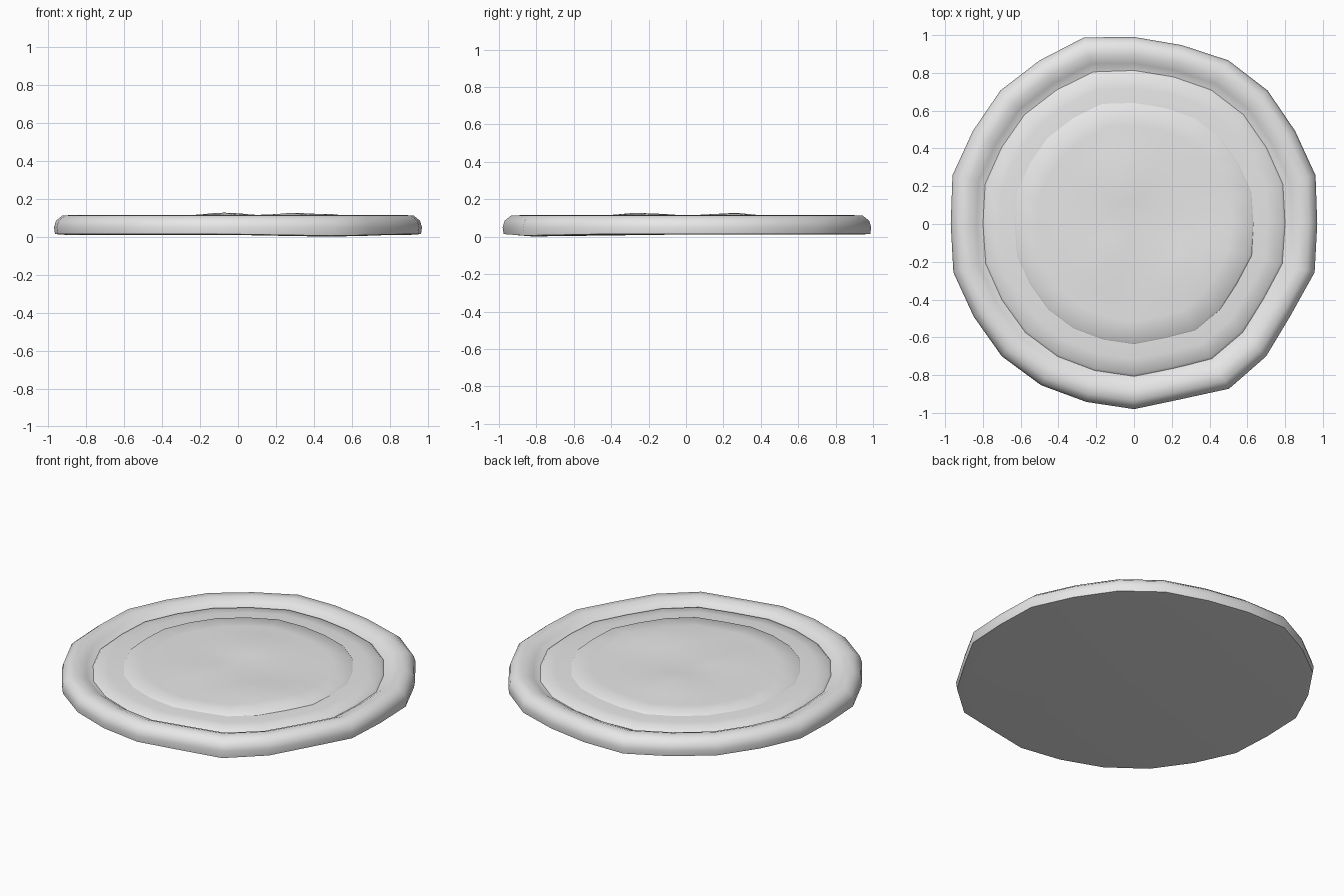
import bpy, bmesh, math

if "Cube" in bpy.data.objects:
    bpy.data.objects.remove(bpy.data.objects["Cube"])

N = 24
# Hand-formed outline: radius at every 15 degrees, starting at +x
EDGE = [.98, 1.005, .995, 1.01, 1.01, .99, 1.0, 1.033, 1.01, 1.01, .995, 1.005,
        .98, 1.0, .99, 1.0, .995, .985, .99, .97, 1.017, 1.0, .97, 1.0]
BUMPS = [(-.07, .25, .017), (.27, -.29, .016), (.45, -.16, .014), (-.15, -.2, .008)]

gray = bpy.data.materials.new("light gray")
gray.diffuse_color = (.8, .8, .8, 1)
gray.use_nodes = True
gray.node_tree.nodes["Principled BSDF"].inputs["Base Color"].default_value = gray.diffuse_color


def topping_height(x, y, base):
    """Gentle mounds on the filling."""
    return base + sum(h * math.exp(-((x - a) ** 2 + (y - b) ** 2) / .022)
                      for a, b, h in BUMPS)


def lathe(name, rings, bottom=None, top=None, wobble=1.0, shape=None):
    """Stack of (radius, height) rings around z, with optional end centres."""
    bm = bmesh.new()
    loops = []
    for r, z in rings:
        loop = []
        for i in range(N):
            a = i * math.tau / N
            rad = r * (1 + wobble * (EDGE[i] - 1))
            x, y = rad * math.cos(a), rad * math.sin(a)
            loop.append(bm.verts.new((x, y, shape(x, y, z) if shape else z)))
        loops.append(loop)
    for lo, hi in zip(loops, loops[1:]):
        for i in range(N):
            j = (i + 1) % N
            bm.faces.new((lo[i], lo[j], hi[j], hi[i]))
    for z, loop in ((bottom, loops[0]), (top, loops[-1])):
        if z is None:
            continue
        c = bm.verts.new((0, 0, shape(0, 0, z) if shape else z))
        for i in range(N):
            bm.faces.new((loop[i], loop[(i + 1) % N], c))
    bmesh.ops.recalc_face_normals(bm, faces=bm.faces[:])
    me = bpy.data.meshes.new(name)
    bm.to_mesh(me)
    bm.free()
    me.materials.append(gray)
    ob = bpy.data.objects.new(name, me)
    bpy.context.collection.objects.link(ob)
    bpy.context.view_layer.objects.active = ob
    bpy.ops.object.select_all(action='DESELECT')
    ob.select_set(True)
    bpy.ops.object.shade_smooth_by_angle(angle=math.radians(50))
    return ob


def base_height(x, y, z):
    """Slight sag under the front right of the base."""
    if z > .02:
        return z
    return z - .01 * math.exp(-((x - .45) ** 2 + (y + .75) ** 2) / .1)


# Crust: flat underside, rounded outer wall, raised rim and sunken inner bed
lathe("crust", [(.93, .011), (.985, .015), (.99, .05), (.98, .085), (.945, .113),
                (.895, .115), (.85, .098), (.815, .076), (.60, .09)],
      bottom=.012, top=.09, shape=base_height)

# Sauce layer: rises from the rim towards the middle
lathe("sauce", [(.815, .074), (.80, .088), (.72, .096), (.60, .1)],
      top=.1, wobble=.8)

# Cheese layer: thin, gently mounded disc
lathe("cheese", [(.645, .095), (.635, .104), (.52, .107), (.4, .109), (.27, .111), (.13, .112)],
      top=.112, wobble=.8, shape=topping_height)
